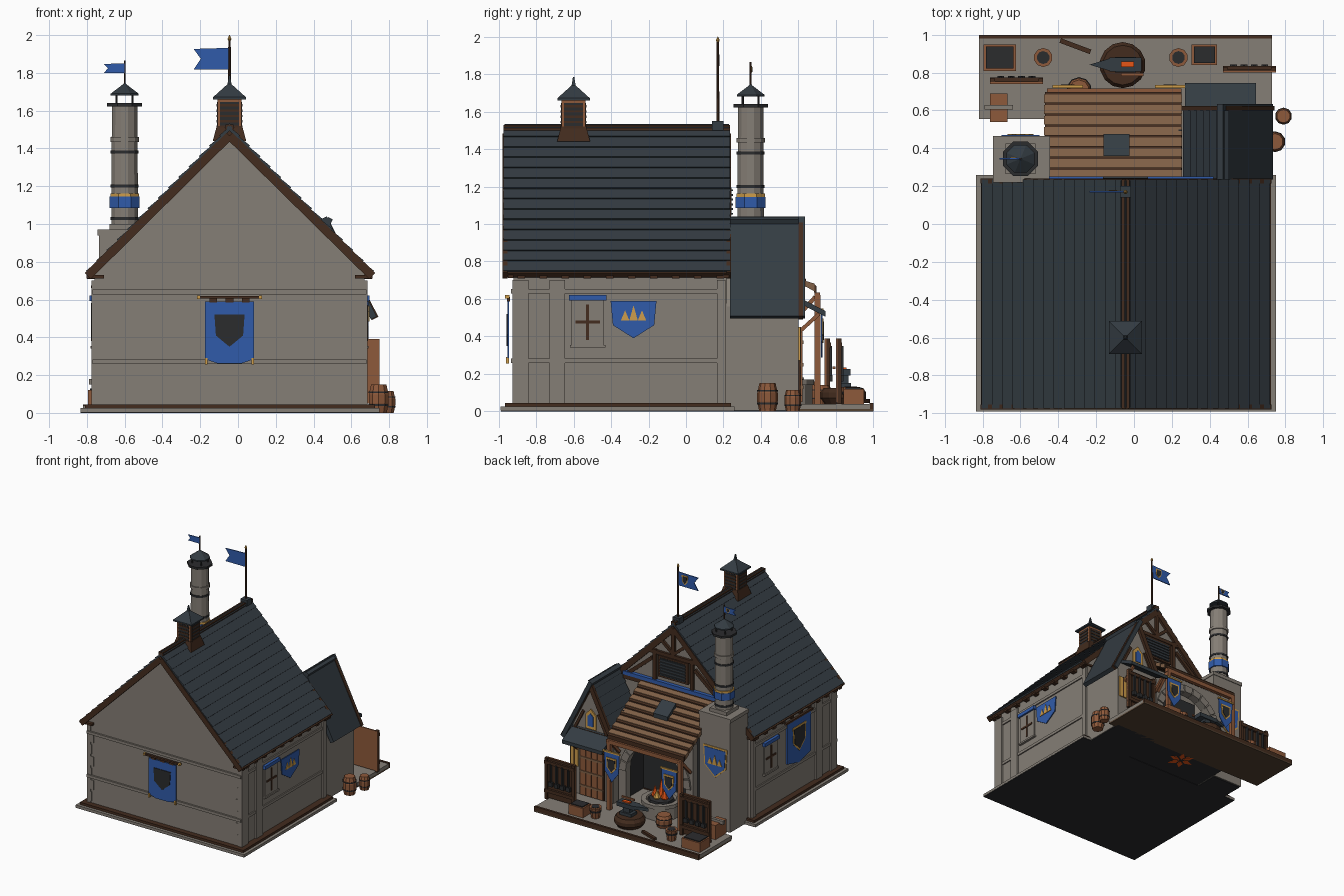
import bpy, bmesh, math
from mathutils import Vector, Matrix

if "Cube" in bpy.data.objects:
    bpy.data.objects.remove(bpy.data.objects["Cube"])


def material(name, rgb):
    m = bpy.data.materials.new(name)
    m.diffuse_color = (*rgb, 1)
    m.use_nodes = True
    m.node_tree.nodes["Principled BSDF"].inputs["Base Color"].default_value = m.diffuse_color
    return m


STONE = material("stone", (.235, .21, .18))
SLATE = material("slate", (.034, .045, .055))
DARK = material("dark_timber", (.056, .025, .013))
DECK = material("old_timber", (.085, .052, .03))
WOOD = material("warm_wood", (.27, .10, .043))
PLANK = material("plank_wood", (.22, .12, .063))
BLUE = material("blue_cloth", (.03, .105, .40))
GOLD = material("gold", (.62, .34, .07))
FIRE = material("fire", (.95, .11, .01))
IRON = material("iron", (.024, .025, .027))


def finish(name, bm, mat):
    bmesh.ops.recalc_face_normals(bm, faces=bm.faces)
    me = bpy.data.meshes.new(name)
    bm.to_mesh(me)
    bm.free()
    me.materials.append(mat)
    ob = bpy.data.objects.new(name, me)
    bpy.context.collection.objects.link(ob)


def prism(name, pts, axis, a, b, mat):
    """Extrude a (x,z), (y,z) or (x,y) outline along the remaining axis."""
    bm = bmesh.new()
    put = {'y': lambda u, v, w: (u, w, v), 'x': lambda u, v, w: (w, u, v), 'z': lambda u, v, w: (u, v, w)}[axis]
    f = bm.faces.new([bm.verts.new(put(u, v, a)) for u, v in pts])
    r = bmesh.ops.extrude_face_region(bm, geom=[f])
    bmesh.ops.translate(bm, verts=[v for v in r['geom'] if isinstance(v, bmesh.types.BMVert)], vec=Vector(put(0, 0, b - a)))
    finish(name, bm, mat)


def box(name, x0, x1, y0, y1, z0, z1, mat):
    prism(name, [(x0, z0), (x1, z0), (x1, z1), (x0, z1)], 'y', y0, y1, mat)


def beam(name, p, q, w, d, mat):
    p, q = Vector(p), Vector(q)
    rot = (q - p).to_track_quat('Z', 'Y').to_matrix().to_4x4()
    bm = bmesh.new()
    bmesh.ops.create_cube(bm, size=1, matrix=Matrix.Translation((p + q) / 2) @ rot @ Matrix.Diagonal((w, d, (q - p).length, 1)))
    finish(name, bm, mat)


def lathe(name, prof, x, y, n, mat):
    """Stack of n-sided rings given as (radius, z)."""
    bm = bmesh.new()
    rings = [[bm.verts.new((x + r * math.cos((i + .5) * math.tau / n), y + r * math.sin((i + .5) * math.tau / n), z))
              for i in range(n)] for r, z in prof]
    for lo, hi in zip(rings, rings[1:]):
        for i in range(n):
            bm.faces.new((lo[i], lo[(i + 1) % n], hi[(i + 1) % n], hi[i]))
    bm.faces.new(rings[0])
    bm.faces.new(rings[-1])
    finish(name, bm, mat)


def shield(name, u, z, w, h, axis, at, sgn, mat, lift=0, thick=.008):
    pts = [(u + a * w, z + b * h) for a, b in ((-.5, .5), (.5, .5), (.45, -.15), (0, -.5), (-.45, -.15))]
    prism(name, pts, axis, at + sgn * lift, at + sgn * (lift + thick), mat)


def slope(name, ridge, eave, rows, y0, y1, mat, lap=.008, thick=.022):
    """Rows of overlapping slates from ridge to eave in the xz plane."""
    a, b = Vector(ridge), Vector(eave)
    n = Vector((-(b - a).y, (b - a).x)).normalized()
    n = n if n.y > 0 else -n
    for i in range(rows):
        p, q = a.lerp(b, i / rows), a.lerp(b, (i + 1) / rows)
        prism(name, [p - n * thick, q - n * thick, q, p - n * lap], 'y', y0, y1, mat)


# Foundation and main hall
RX = -.045
box("foundation_base", -.833, .748, -.988, .258, 0, .004, IRON)
box("foundation", -.835, .75, -.99, .26, .004, .025, STONE)
box("plinth_trim", -.81, .725, -.965, .24, .025, .045, DARK)
prism("hall_walls", [(-.76, .04), (.67, .04), (.67, .74), (RX, 1.455), (-.76, .74)], 'y', -.92, .22, STONE)
for z in (.27, .64):
    box("stone_course", -.77, .68, -.935, .2, z - .012, z + .012, STONE)
for x, s in ((-.76, -1), (.67, 1)):
    for y0, y1 in ((-.925, -.84), (-.73, -.645), (.165, .21)):
        box("pilaster", *sorted((x - s * .02, x + s * .015)), y0, y1, .04, .7, STONE)
    for i in range(6):
        box("corner_stone", *sorted((x - s * (.05 if i % 2 else .03), x + s * .008)), -.925, -.9, .06 + i * .1, .14 + i * .1, STONE)
    for i in range(10):
        y = -.9 + i * .118
        box("rafter_end", *sorted((x - s * .02, x + s * .04)), y, y + .04, .71, .74, DARK)
    for y in (-.95, .2):
        box("eave_block", *sorted((x - s * .05, x + s * .042)), y, y + .03, .712, .73, DARK)

# Main roof with soffit, bargeboards and ridge
for ex in (-.805, .72):
    slope("roof_slates", (RX, 1.525), (ex, .752), 14, -.975, .235, SLATE)
    slope("roof_soffit", (RX, 1.498), (ex, .735), 1, -.955, .22, DARK, 0, .028)
    for y in (-.967, .228):
        beam("bargeboard", (RX, y, 1.468), (ex + (.01 if ex < 0 else -.01), y, .725), .026, .045, DARK)
box("ridge_beam", RX - .02, RX + .02, -.975, .235, 1.5, 1.528, DARK)
prism("ridge_cap", [(RX - .027, 1.512), (RX, 1.533), (RX + .027, 1.512)], 'y', -.97, .23, SLATE)

# Ridge vent with louvres
lathe("vent_skirt", [(.125, 1.44), (.095, 1.52)], RX, -.6, 4, DARK)
box("vent_box", RX - .064, RX + .064, -.664, -.536, 1.47, 1.665, WOOD)
box("vent_opening", RX - .05, RX + .05, -.667, -.533, 1.5, 1.645, IRON)
box("vent_opening_side", RX - .067, RX + .067, -.65, -.55, 1.5, 1.645, IRON)
for i in range(5):
    z = 1.51 + i * .028
    box("vent_louvre", RX - .05, RX + .05, -.67, -.53, z, z + .012, DARK)
    box("vent_louvre_side", RX - .07, RX + .07, -.65, -.55, z, z + .012, DARK)
lathe("vent_roof", [(.122, 1.66), (.122, 1.672), (.015, 1.74), (.005, 1.785)], RX, -.6, 4, SLATE)


def flag(x, y, z, w, h):
    prism("flag", [(x, z - h / 2), (x, z + h / 2), (x - w, z + h * .45), (x - w * .8, z), (x - w, z - h * .5)], 'y', y - .004, y + .004, BLUE)
    shield("flag_emblem", x - w * .35, z, w * .3, h * .7, 'y', y, 1, GOLD, .004, .003)
    shield("flag_mark", x - w * .35, z, w * .22, h * .53, 'y', y, 1, IRON, .007, .002)


# Main flagpole
box("pole_base", RX - .03, RX + .03, .14, .2, 1.5, 1.55, SLATE)
lathe("flagpole", [(.009, 1.5), (.007, 1.975)], RX, .17, 8, DARK)
lathe("pole_tip", [(.004, 1.965), (.011, 1.98), (.002, 2)], RX, .17, 8, GOLD)
flag(RX, .17, 1.875, .19, .115)

# Chimney
CX, CY = -.6, .345
box("chimney_foot", -.73, -.46, .22, .45, 0, .006, IRON)
box("chimney_base", -.735, -.45, .22, .46, .006, .94, STONE)
box("chimney_cap", -.745, -.445, .22, .465, .94, .97, STONE)
box("chimney_step", -.68, -.52, .265, .425, .97, 1.0, STONE)
lathe("chimney_stack", [(.073, 1), (.07, 1.63)], CX, CY, 12, STONE)
for z in (1.03, 1.2, 1.38):
    lathe("chimney_hoop", [(.077, z - .008), (.077, z + .008)], CX, CY, 12, IRON)
lathe("stone_ring", [(.079, 1.435), (.079, 1.46)], CX, CY, 12, STONE)
lathe("blue_band", [(.086, 1.085), (.086, 1.145)], CX, CY, 8, BLUE)
lathe("gold_band", [(.082, 1.145), (.082, 1.162)], CX, CY, 8, GOLD)
lathe("chimney_plate", [(.1, 1.622), (.1, 1.64)], CX, CY, 8, IRON)
for i in range(4):
    a = math.pi / 4 + i * math.pi / 2
    lathe("cap_post", [(.006, 1.63), (.006, 1.69)], CX + .06 * math.cos(a), CY + .06 * math.sin(a), 6, IRON)
lathe("chimney_roof", [(.08, 1.68), (.08, 1.69), (.012, 1.738), (.005, 1.745)], CX, CY, 8, SLATE)
lathe("chimney_pole", [(.005, 1.73), (.005, 1.865)], CX, CY, 6, DARK)
flag(CX, CY, 1.825, .11, .05)
shield("chimney_banner_border", -.6, .57, .225, .26, 'y', .46, 1, GOLD, 0, .006)
shield("chimney_banner", -.6, .57, .2, .23, 'y', .466, 1, BLUE, 0, .004)


def peaks(u, z, s, axis, at, sgn):
    for k, h in ((-1, .8), (0, 1.2), (1, .8)):
        c = u + k * s
        prism("gold_peak", [(c - s * .5, z), (c + s * .5, z), (c, z + h * s * 1.5)], axis, at, at + sgn * .005, GOLD)


peaks(-.6, .55, .045, 'y', .47, 1)

# Front banner
prism("front_banner", [(-.175, .59), (.085, .59), (.085, .285), (.02, .262), (-.11, .262), (-.175, .285)], 'y', -.945, -.953, BLUE)
shield("front_emblem", RX, .435, .16, .17, 'y', -.953, -1, IRON, 0, .005)
box("front_banner_rod", -.21, .12, -.965, -.945, .605, .62, DARK)
for x in (-.13, -.045, .04):
    box("banner_loop", x - .02, x + .02, -.955, -.94, .585, .61, DARK)
for x in (-.168, .078):
    box("gold_tassel", x - .006, x + .006, -.96, -.945, .255, .29, GOLD)
for x in (-.21, .12):
    box("rod_end", x - .008, x + .008, -.967, -.943, .603, .622, GOLD)

# Side windows and hangings
for x, s, y in ((.67, 1, -.525), (-.76, -1, -.04)):
    def side(name, y0, y1, z0, z1, d, mat):
        box(name, *sorted((x, x + s * d)), y0, y1, z0, z1, mat)
    side("window_frame", y - .085, y + .085, .345, .6, .012, STONE)
    side("window_sill", y - .095, y + .095, .34, .355, .02, STONE)
    side("window_mullion", y - .008, y + .008, .38, .57, .018, DARK)
    side("window_bar", y - .065, y + .065, .468, .484, .018, DARK)
    side("blue_pelmet", y - .1, y + .1, .592, .622, .026, BLUE)
shield("right_shield", -.28, .49, .245, .2, 'x', .682, 1, BLUE)
peaks(-.28, .485, .045, 'x', .69, 1)
prism("left_hanging", [(-.58, .66), (-.26, .66), (-.26, .32), (-.42, .28), (-.58, .32)], 'x', -.76, -.772, BLUE)
shield("left_emblem_border", -.42, .49, .18, .22, 'x', -.772, -1, GOLD, 0, .003)
shield("left_emblem", -.42, .49, .15, .185, 'x', -.775, -1, IRON, 0, .003)
box("left_hanging_rod", -.778, -.76, -.6, -.24, .66, .675, DARK)

# Rear gable timber frame
box("blue_tie_band", -.45, .42, .22, .25, .965, .995, BLUE)
box("tie_beam", -.5, .42, .21, .245, .93, .965, DARK)
beam("collar_beam", (-.27, .225, 1.23), (.18, .225, 1.23), .03, .03, DARK)
box("king_post", RX - .016, RX + .016, .21, .24, 1.23, 1.46, DARK)
for s in (-1, 1):
    box("gable_post", *sorted((RX + s * .16, RX + s * .19)), .21, .24, .95, 1.25, DARK)
    beam("gable_brace", (RX + s * .44, .225, .97), (RX + s * .2, .225, 1.17), .03, .03, DARK)
    beam("upper_brace", (RX, .225, 1.25), (RX + s * .12, .225, 1.35), .03, .025, DARK)
box("loft_frame", RX - .14, RX + .14, .21, .24, 1.03, 1.21, DARK)
box("loft_opening", RX - .12, RX + .12, .21, .243, 1.045, 1.195, IRON)
for i in range(6):
    box("loft_louvre", RX - .12, RX + .12, .23, .25, 1.05 + i * .025, 1.06 + i * .025, SLATE)

# Side annex with steep roof
box("annex_foot", .265, .665, .21, .595, 0, .006, IRON)
prism("annex_walls", [(.26, .006), (.67, .006), (.67, .56), (.47, .97), (.26, .55)], 'y', .2, .6, STONE)
slope("annex_roof_right", (.47, 1.04), (.735, .51), 1, .235, .635, SLATE, 0, .035)
slope("annex_roof_left", (.47, 1.04), (.26, .62), 6, .235, .6, SLATE, .008, .035)
for ex, ez in ((.725, .5), (.265, .58)):
    beam("annex_bargeboard", (.47, .612, 1.0), (ex, .612, ez), .025, .04, DARK)
box("annex_tie", .3, .64, .6, .615, .58, .605, DARK)
beam("annex_brace_left", (.32, .605, .6), (.4, .605, .76), .015, .022, DARK)
beam("annex_brace_right", (.62, .605, .6), (.54, .605, .76), .015, .022, DARK)
prism("attic_window", [(.42, .62), (.52, .62), (.52, .74), (.47, .79), (.42, .74)], 'y', .6, .61, GOLD)
prism("attic_pane", [(.445, .645), (.495, .645), (.495, .73), (.47, .755), (.445, .73)], 'y', .608, .615, BLUE)
prism("door_awning", [(.6, .58), (.6, .61), (.745, .535), (.745, .505)], 'x', .27, .645, SLATE)
for x in (.3, .6):
    beam("awning_bracket", (x, .6, .42), (x, .71, .52), .02, .02, WOOD)
box("door", .34, .57, .6, .615, .045, .45, DARK)
for i in range(4):
    box("door_board", .35 + i * .054, .395 + i * .054, .6, .622, .05, .445, WOOD)
for z in (.12, .24, .36):
    box("door_batten", .345, .565, .61, .627, z, z + .018, PLANK)
box("lit_window", .59, .66, .6, .61, .27, .45, GOLD)
box("window_bar_rear", .621, .629, .605, .615, .27, .45, DARK)

# Forge porch deck, arch and roof
box("deck_base", -.82, .73, .56, 1, 0, .012, DECK)
box("deck", -.82, .73, .555, .982, .012, .04, STONE)
box("deck_edge", -.82, .73, .98, 1, .012, .045, DARK)
box("forge_floor_base", -.45, .27, .22, .56, .003, .01, IRON)
box("forge_floor", -.45, .27, .22, .56, .01, .038, STONE)
for i in range(6):
    a = i * math.pi / 3
    prism("glow_below", [(-.09 + r * math.cos(a + d), .48 + r * math.sin(a + d)) for r, d in ((.015, 0), (.06, -.4), (.11, 0), (.06, .4))],
          'z', 0, .004, FIRE)
AX, AR, AZ = -.1, .28, .32
arc = [(AX + AR * math.cos(t * math.pi / 12), AZ + AR * math.sin(t * math.pi / 12)) for t in range(13)]
prism("arch_wall", [(-.45, .03), (-.45, .7), (.25, .7), (.25, .03), (AX + AR, .03)] + arc + [(AX - AR, .03)], 'y', .49, .55, STONE)
for t in range(11):
    a, b = [math.pi * (t + k) / 11 for k in (.06, .94)]
    prism("arch_stone", [(AX + r * math.cos(q), AZ + r * math.sin(q)) for r, q in ((.275, a), (.335, a), (.335, b), (.275, b))],
          'y', .5, .565, STONE)
box("forge_back", -.44, .25, .22, .235, .04, .75, IRON)
box("forge_cheek", .235, .255, .22, .5, .04, .8, IRON)
for i in range(8):
    y, z = .24 + i * .057, .955 - i * .037
    prism("porch_plank", [(y, z - .03), (y, z), (y + .046, z - .014), (y + .046, z - .055)], 'x', -.475, .255, PLANK)
    prism("porch_gap", [(y + .044, z - .06), (y + .046, z - .018), (y + .059, z - .028), (y + .059, z - .07)], 'x', -.47, .25, DARK)
prism("porch_hatch", [(.36, .87), (.36, .915), (.475, .84), (.475, .8)], 'x', -.16, -.025, SLATE)
box("porch_beam", -.46, .25, .685, .715, .6, .635, WOOD)
for x in (-.44, .23):
    box("porch_post", x - .016, x + .016, .685, .717, .04, .62, WOOD)
    beam("porch_brace", (x, .57, .48), (x, .69, .61), .022, .022, WOOD)
for x in (-.35, .19):
    box("banner_rod", x - .08, x + .08, .72, .735, .535, .548, GOLD)
    for nm, z, w, h, d, m in (("porch_banner", .413, .145, .25, 0, BLUE), ("porch_emblem", .43, .095, .13, .006, GOLD),
                              ("porch_mark", .43, .07, .1, .01, IRON)):
        shield(nm, x, z, w, h, 'y', .722, 1, m, d, .006)

# Hearth and flames
lathe("hearth", [(.15, .04), (.15, .14), (.16, .14), (.16, .17), (.12, .17), (.11, .15)], -.14, .53, 12, STONE)
lathe("coals", [(.11, .14), (.1, .175), (.03, .19)], -.14, .53, 8, IRON)
for dx, dy, h, m in ((0, 0, .16, FIRE), (.045, .02, .1, FIRE), (-.045, .02, .11, FIRE), (.01, .045, .08, GOLD)):
    lathe("flame", [(.02, .17), (.03, .19), (.003, .17 + h)], -.14 + dx, .53 + dy, 6, m)

# Anvil on its stump
lathe("stump", [(.1, .04), (.122, .07), (.122, .1), (.105, .125)], -.06, .84, 14, DARK)
for w, d, z0, z1 in ((.055, .04, .12, .15), (.03, .025, .15, .19), (.085, .037, .19, .225)):
    box("anvil", RX - w, RX + w, .842 - d, .842 + d, z0, z1, SLATE)
prism("anvil_horn", [(-.13, .81), (-.13, .875), (-.235, .842)], 'z', .198, .225, SLATE)
box("hot_bar", -.07, .0, .83, .858, .225, .235, FIRE)
beam("hammer_handle", (-.07, .79, .232), (.05, .79, .232), .014, .014, WOOD)


def barrel(x, y, z, r, h):
    lathe("barrel", [(r * .8, z), (r, z + h * .35), (r, z + h * .65), (r * .78, z + h)], x, y, 10, WOOD)
    for k in (.25, .7):
        lathe("barrel_hoop", [(r * 1.01, z + h * k), (r * 1.01, z + h * (k + .06))], x, y, 10, IRON)


# Barrels, buckets, crates, loose tools
barrel(.745, .435, 0, .055, .15)
barrel(.79, .57, 0, .045, .115)
barrel(-.29, .71, .04, .066, .1)
for x in (-.48, .235):
    lathe("bucket", [(.035, .04), (.05, .13)], x, .88, 10, WOOD)
    lathe("bucket_hoop", [(.046, .09), (.048, .105)], x, .88, 10, IRON)
    lathe("bucket_water", [(.034, .13), (.034, .133)], x, .88, 10, IRON)
for x0, x1, y0, y1, h in ((-.795, -.625, .81, .95, .12), (.305, .44, .84, .95, .12), (-.76, -.67, .54, .69, .16)):
    box("crate", x0, x1, y0, y1, .04, h, WOOD)
    if y0 > .6:
        box("crate_contents", x0 + .012, x1 - .012, y0 + .012, y1 - .012, h, h + .008, IRON)
box("whetstone", -.79, -.64, .605, .63, .15, .18, STONE)
beam("loose_tool", (-.39, .97, .055), (-.23, .91, .055), .025, .02, DARK)

# Tool racks
for x0, x1, y in ((.47, .75, .8), (-.76, -.48, .74)):
    box("rack_back", x0, x1, y, y + .01, .05, .39, WOOD)
    box("rack_board", x0, x1, y + .01, y + .016, .05, .385, DARK)
    for x in (x0, x1 - .025):
        box("rack_post", x, x + .025, y + .002, y + .03, .04, .39, DARK)
    for z in (.1, .34):
        box("rack_rail", x0, x1, y + .01, y + .034, z, z + .028, DARK)
    for i in range(4):
        x = x0 + .05 + i * .055
        box("hanging_tool", x, x + .012, y + .02, y + .04, .17, .35, IRON)
        box("tool_head", x - .012, x + .024, y + .018, y + .042, .16, .195, IRON)
